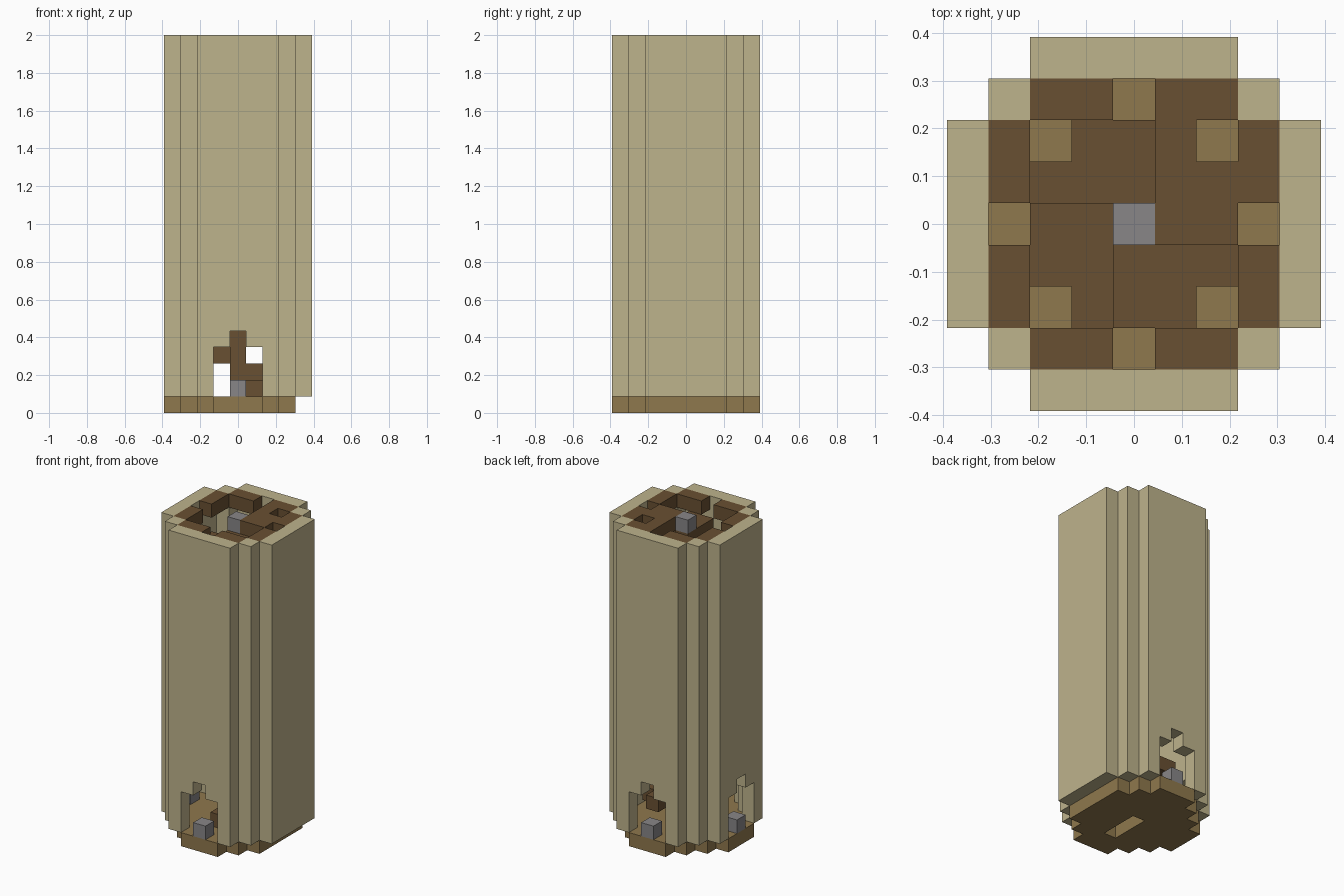
import bpy
import bmesh
from mathutils import Vector

if "Cube" in bpy.data.objects:
    bpy.data.objects.remove(bpy.data.objects["Cube"], do_unlink=True)

LAYERS = 23
UNIT = 2 / LAYERS


def make_material(name, rgb):
    mat = bpy.data.materials.new(name)
    mat.use_nodes = True
    color = (*rgb, 1)
    mat.diffuse_color = color
    mat.node_tree.nodes["Principled BSDF"].inputs["Base Color"].default_value = color
    return mat


CREAM = make_material("cream_stone", (0.515, 0.451, 0.262))
TAN = make_material("tan_planks", (0.275, 0.188, 0.074))
BROWN = make_material("brown_wood", (0.141, 0.080, 0.032))
GRAY = make_material("gray_stone", (0.246, 0.238, 0.242))


def build(name, cells, mat):
    """One block object: only the outer faces of a set of grid cells."""
    cells = set(cells)
    bm = bmesh.new()
    for cell in cells:
        center = Vector((cell[0], cell[1], cell[2] + 0.5))
        for axis in range(3):
            for sign in (-1, 1):
                n = Vector((0, 0, 0))
                n[axis] = sign
                if tuple(int(c + d) for c, d in zip(cell, n)) in cells:
                    continue
                u = Vector((0, 0, 0))
                u[(axis + 1) % 3] = 1
                v = n.cross(u)
                corners = (-u - v, u - v, u + v, v - u)
                bm.faces.new([bm.verts.new((center + (n + c) / 2) * UNIT)
                              for c in corners])
    bmesh.ops.remove_doubles(bm, verts=bm.verts, dist=UNIT / 100)
    mesh = bpy.data.meshes.new(name)
    bm.to_mesh(mesh)
    bm.free()
    mesh.materials.append(mat)
    obj = bpy.data.objects.new(name, mesh)
    bpy.context.collection.objects.link(obj)
    return obj


GRID = [(x, y) for x in range(-4, 5) for y in range(-4, 5)]


def is_wall(x, y):
    big, small = max(abs(x), abs(y)), min(abs(x), abs(y))
    return (big == 4 and small <= 2) or (big == 3 and small == 3)


def is_door(x, y, z):
    # Stepped arches on the front, back and right; the left side is closed
    if x == 4 or max(abs(x), abs(y)) < 4:
        return False
    side = min(abs(x), abs(y))
    return (side <= 1 and z <= 3) or (side == 0 and z == 4)


# Round outer wall with doorways
build("tower_wall", [(x, y, z) for x, y in GRID for z in range(1, LAYERS)
                     if is_wall(x, y) and not is_door(x, y, z)], CREAM)


# Floor with door sills and a slot under the first step
def is_floor(x, y):
    big, small = max(abs(x), abs(y)), min(abs(x), abs(y))
    sill = big == 4 and small <= 1 and x != 4
    slot = x == 0 and -2 <= y <= 0
    return (sill or (big <= 3 and small <= 2)) and not slot


build("floor", [(x, y, 0) for x, y in GRID if is_floor(x, y)], TAN)

# Central post with a cap stone
build("stair_post", [(0, 0, z) for z in range(1, LAYERS - 1)], BROWN)
build("post_cap", [(0, 0, LAYERS - 1)], GRAY)

# Spiral stair: a quarter landing per layer, turning a quarter each time
quarter = [(1, 0), (2, 0), (1, 1), (2, 1), (1, 2)]
turns = [lambda x, y: (-x, -y), lambda x, y: (y, -x),
         lambda x, y: (x, y), lambda x, y: (-y, x)]
for z in range(1, LAYERS):
    turn = turns[z % 4]
    build(f"stair_step_{z}", [(*turn(x, y), z) for x, y in quarter], BROWN)

# Ring of ledges inside the top of the wall
build("top_ledges", [(x, y, LAYERS - 1) for x, y in GRID
                     if max(abs(x), abs(y)) == 3
                     and min(abs(x), abs(y)) in (1, 2)], BROWN)

# Door stones
for name, spot in (("front", (0, -4, 1)), ("back", (0, 4, 1)), ("right", (-4, 0, 1))):
    build(f"{name}_door_stone", [spot], GRAY)
